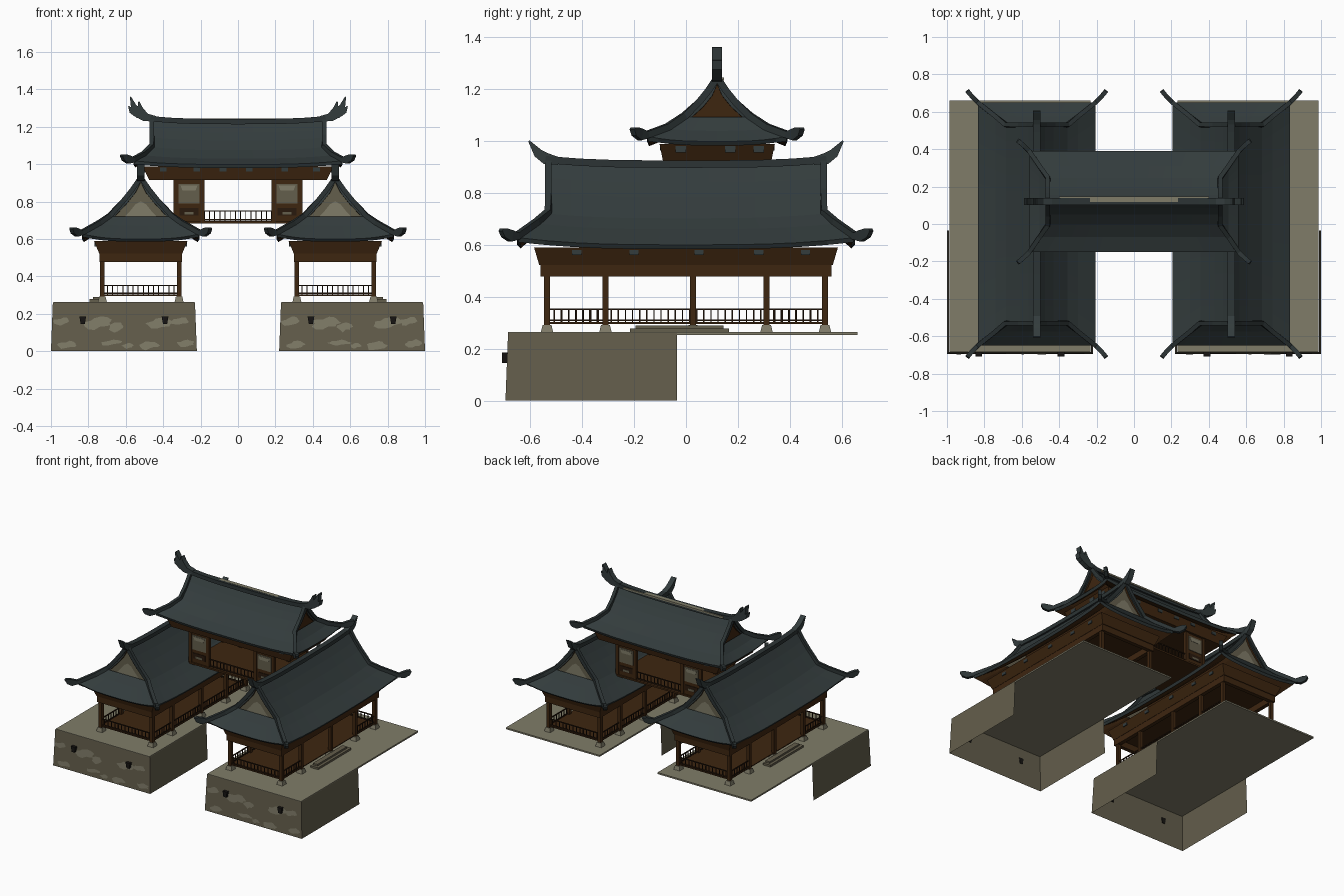
import bpy, bmesh, math, random
from mathutils import Vector, Matrix

if "Cube" in bpy.data.objects:
    bpy.data.objects.remove(bpy.data.objects["Cube"])
random.seed(4)

def mat(name, r, g, b):
    m = bpy.data.materials.new(name)
    m.diffuse_color = (r, g, b, 1)
    m.use_nodes = True
    m.node_tree.nodes["Principled BSDF"].inputs["Base Color"].default_value = m.diffuse_color
    return m

ROOF = mat("slate_roof", .033, .045, .046)
RIDGE = mat("dark_slate_ridge", .025, .034, .035)
WOOD = mat("brown_wood", .048, .019, .005)
DARK = mat("dark_wood", .022, .010, .004)
STONE = mat("stone", .127, .112, .072)
PALE = mat("pale_stone", .215, .202, .140)
BLACK = mat("spout_black", .008, .007, .006)

def finish(name, bm, mats, M=Matrix()):
    bm.transform(M)
    me = bpy.data.meshes.new(name)
    bm.to_mesh(me)
    bm.free()
    for m in mats:
        me.materials.append(m)
    o = bpy.data.objects.new(name, me)
    bpy.context.collection.objects.link(o)
    return o

def frusta(name, items, m, M=Matrix()):
    """items: (cx, cy, z0, z1, half x, half y[, top half x, top half y])"""
    bm = bmesh.new()
    for cx, cy, z0, z1, hx, hy, *top in items:
        tx, ty = top or (hx, hy)
        lo, hi = [[bm.verts.new((cx + a * i, cy + b * j, z)) for i, j in ((-1, -1), (1, -1), (1, 1), (-1, 1))]
                  for a, b, z in ((hx, hy, z0), (tx, ty, z1))]
        bm.faces.new(lo[::-1])
        bm.faces.new(hi)
        for k in range(4):
            n = (k + 1) % 4
            bm.faces.new((lo[k], lo[n], hi[n], hi[k]))
    return finish(name, bm, [m], M)

def sweep(name, paths, w, m, M=Matrix()):
    """bars of half width w along points (x, y, z, half height)"""
    bm = bmesh.new()
    for path in paths:
        P = [Vector(p[:3]) for p in path]
        rings = []
        for i, p in enumerate(P):
            t = (P[min(i + 1, len(P) - 1)] - P[max(i - 1, 0)]).normalized()
            side = t.cross(Vector((0, 0, 1))).normalized()
            up = side.cross(t)
            h = path[i][3]
            rings.append([bm.verts.new(p + side * w * a + up * h * b)
                          for a, b in ((-1, -1), (1, -1), (1, 1), (-1, 1))])
        for a, b in zip(rings, rings[1:]):
            for k in range(4):
                n = (k + 1) % 4
                bm.faces.new((a[k], a[n], b[n], b[k]))
        bm.faces.new(rings[0])
        bm.faces.new(rings[-1])
    bmesh.ops.recalc_face_normals(bm, faces=bm.faces)
    return finish(name, bm, [m], M)

def roof(tag, M, prof, gi, R, L, lift, rise, finials, gable_mats):
    """hip-and-gable roof, ridge along local x; prof = (distance, height) rows"""
    g, W, N = prof[gi][0], prof[-1][0], 12
    frac = lambda d: max(0, (d - g) / (W - g))
    length = lambda d: R + (L - R) * frac(d)
    height = lambda d, z, u: z + lift * abs(u) ** 3 * frac(d)
    bm = bmesh.new()

    def grid(rows, fn):
        vs = [[bm.verts.new(fn(d, z, 2 * i / N - 1)) for i in range(N + 1)] for d, z in rows]
        for a, b in zip(vs, vs[1:]):
            for i in range(N):
                bm.faces.new((a[i], a[i + 1], b[i + 1], b[i]))
    for s in (-1, 1):
        grid(prof, lambda d, z, u: (u * length(d), s * d, height(d, z, u) + rise * abs(u) ** 3 * (1 - frac(d))))
        grid(prof[gi:], lambda d, z, v: (s * length(d), v * d, height(d, z, v) + rise * (1 - frac(d))))
    bmesh.ops.remove_doubles(bm, verts=bm.verts, dist=.0005)
    bm.normal_update()
    for f in bm.faces:
        if f.normal.z < 0:
            f.normal_flip()
    o = finish(tag + "_roof", bm, [ROOF, WOOD], M)
    mod = o.modifiers.new("thickness", 'SOLIDIFY')
    mod.thickness, mod.offset, mod.material_offset = .02, -1, 1

    # ridge, verge and hip bars with upturned corner tips
    z0 = prof[0][1]
    sweep(tag + "_ridge", [[(R * 1.02 * u, 0, z0 + rise * abs(u) ** 3 + .005, .014)
                            for u in (-1, -.75, -.5, 0, .5, .75, 1)]], .019, RIDGE, M)
    hips = []
    for i in (-1, 1):
        for j in (-1, 1):
            p = [(i * length(d), j * d, height(d, z, 1) + rise * (1 - frac(d)) + .006, .013) for d, z in prof]
            zc = prof[-1][1] + lift
            p += [(i * (L + .025), j * (W + .025), zc + .006, .022),
                  (i * (L + .048), j * (W + .045), zc + .018, .018),
                  (i * (L + .062), j * (W + .056), zc + .03, .005)]
            hips.append(p)
    sweep(tag + "_hip_ridges", hips, .012, RIDGE, M)
    sweep(tag + "_ridge_finials", [[(i * x, 0, z, h) for x, z, h in f] for i in (-1, 1) for f in finials],
          .019, ROOF, M)

    # gable walls with an inset panel
    for k, (scale, off) in enumerate(((1, -.012), (.62, -.008))):
        bm = bmesh.new()
        zb = prof[gi][1] - .005
        for i in (-1, 1):
            half = [(d * scale, zb + (z - zb) * scale) for d, z in prof[:gi + 1]]
            pts = half[::-1] + [(-d, z) for d, z in half[1:]]
            if k:   # clip the panel's peak so it reads as an arch
                pts = [(y, min(z, zb + (z0 - zb) * .5)) for y, z in pts]
            bm.faces.new([bm.verts.new((i * (R + off), y, z)) for y, z in pts][::i])
        finish(tag + ("_gable_panel" if k else "_gable_wall"), bm, [gable_mats[k]], M)

def railing(name, runs, z, h):
    """runs: (x0, y0, x1, y1), axis aligned"""
    items = []
    for x0, y0, x1, y1 in runs:
        hx, hy = abs(x1 - x0) / 2 + .003, abs(y1 - y0) / 2 + .003
        for zz in (z + .008, z + h):
            items.append(((x0 + x1) / 2, (y0 + y1) / 2, zz - .004, zz + .003, hx, hy))
        n = max(2, round((hx + hy) * 2 / .028))
        for i in range(n + 1):
            t = i / n
            items.append((x0 + (x1 - x0) * t, y0 + (y1 - y0) * t, z, z + h, .0025, .0025))
    frusta(name, items, DARK)

for s, side in ((-1, "left"), (1, "right")):
    # stone platform: slab on three battered walls, open behind
    px, x = .61 * s, .52 * s
    frusta(side + "_platform_slab", [(px, -.0125, .253, .264, .377, .6725)], PALE)
    bm = bmesh.new()
    lo = [bm.verts.new((px + a, y, 0)) for a, y in ((-.39, -.035), (-.39, -.695), (.39, -.695), (.39, -.035))]
    hi = [bm.verts.new((px + a, y, .26)) for a, y in ((-.38, -.035), (-.38, -.685), (.38, -.685), (.38, -.035))]
    for k in range(3):
        bm.faces.new((lo[k], lo[k + 1], hi[k + 1], hi[k]))
    finish(side + "_platform_walls", bm, [STONE])

    # pale weathering patches and water spouts on the front wall
    bm = bmesh.new()
    for cx, cz, rx, rz in ((-.33, .16, .045, .022), (-.14, .15, .075, .03), (-.04, .13, .04, .025),
                           (.19, .15, .075, .028), (.3, .16, .05, .02), (-.3, .035, .05, .02),
                           (-.07, .045, .06, .014), (.13, .03, .06, .022), (.33, .04, .045, .02),
                           (.02, .03, .03, .015)):
        vs = []
        for i in range(14):
            a, r = math.tau * i / 14, random.uniform(.75, 1.15)
            z = cz + rz * r * math.sin(a) + .25 * rz * math.sin(3 * math.cos(a))
            vs.append(bm.verts.new((px + cx + rx * r * math.cos(a), -.697 + .01 * z / .26, z)))
        bm.faces.new(vs)
    finish(side + "_wall_patches", bm, [PALE])
    frusta(side + "_water_spouts", [(px + a, -.697, .145, .185, .011, .012, .018, .012) for a in (-.22, .22)], BLACK)

    # columns on stone bases, thin floor, outer step
    cols = [(x + a, y) for a in (-.205, .205) for y in (-.535, -.31, .027, .31, .535)]
    frusta(side + "_column_bases", [(a, b, .262, .292, .024, .024, .017, .017) for a, b in cols], PALE)
    frusta(side + "_columns", [(a, b, .285, .5, .012, .012) for a, b in cols], WOOD)
    frusta(side + "_wing_floor", [(x, 0, .296, .302, .21, .54)], WOOD)
    frusta(side + "_stone_step", [(x + .245 * s, -.025, .262, .278, .03, .19),
                                  (x + .237 * s, -.025, .278, .29, .018, .17)], STONE)
    xi, xo = x - .205 * s, x + .205 * s
    railing(side + "_wing_railing",
            [(x - .205, y, x + .205, y) for y in (-.535, .535)] + [(xi, -.535, xi, .535)] +
            [(xo, .31 * k, xo, .535 * k) for k in (-1, 1)], .302, .05)

    # lintel beams and flared eave band with painted spots
    frusta(side + "_lintel", [(x + a, 0, .478, .53, .014, .56) for a in (-.206, .206)] +
           [(x, b, .478, .53, .22, .014) for b in (-.546, .546)], WOOD)
    frusta(side + "_eave_band", [(x, 0, .522, .59, .222, .565, .25, .585)], WOOD)
    frusta(side + "_eave_spots", [(x + .243 * k, y, .56, .58, .003, .018) for k in (-1, 1)
                                  for y in (-.42, -.2, .05, .28, .46)], ROOF)

    # wing roof, ridge running front to back
    roof(side + "_wing", Matrix.Translation((x, 0, 0)) @ Matrix.Rotation(math.pi / 2, 4, 'Z'),
         [(0, .905), (.045, .84), (.09, .784), (.165, .702), (.22, .66), (.315, .6)], 3, .53, .65, .028, .018,
         [[(.49, .922, .015), (.54, .932, .022), (.57, .953, .018), (.605, 1.0, .003)]], (STONE, PALE))

# raised central hall bridging the wings
CY = .12
H = Matrix.Translation((0, CY, 0))
frusta("hall_floor", [(0, CY, .683, .695, .35, .2)], WOOD)
corners = [(a, CY + b) for a in (-.333, -.19, .19, .333) for b in (-.185, .185)]
frusta("hall_columns", [(a, b, .69, .925, .011, .011) for a, b in corners], WOOD)
bays = [(a, CY + b, b / abs(b)) for a in (-.262, .262) for b in (-.185, .185)]
frusta("hall_wall_panels", [(a, b, .69, .92, .07, .005) for a, b, k in bays], WOOD)
frusta("hall_windows", [(a, b + .006 * k, .79, .895, .055, .003) for a, b, k in bays], STONE)
frusta("hall_window_glow", [(a, b + .009 * k, .86, .885, .035, .002, .045, .002) for a, b, k in bays], PALE)
frusta("hall_lower_insets", [(a, b + .006 * k, .725, .765, .05, .003) for a, b, k in bays], DARK)
frusta("hall_lower_patches", [(a, b + .009 * k, .73, .745, .025, .002) for a, b, k in bays], STONE)
railing("hall_railing", [(-.18, CY + b, .18, CY + b) for b in (-.185, .185)], .695, .055)
frusta("hall_eave_band", [(0, CY, .915, .988, .475, .207, .51, .222)], WOOD)
frusta("hall_eave_spots", [(a, CY + .218 * k, .962, .982, .018, .003) for k in (-1, 1)
                           for a in (-.4, -.22, -.08, .06, .25, .42)] +
       [(.502 * k, CY + b, .955, .98, .004, .02) for k in (-1, 1) for b in (-.14, .05, .16)], ROOF)
roof("hall", H, [(0, 1.222), (.035, 1.17), (.07, 1.127), (.125, 1.075), (.19, 1.03), (.27, .998)],
     3, .46, .56, .02, .016,
     [[(.44, 1.242, .015), (.5, 1.252, .022), (.54, 1.275, .024), (.56, 1.315, .014), (.575, 1.36, .003)],
      [(.5, 1.26, .02), (.525, 1.3, .014), (.53, 1.335, .003)],
      [(.53, 1.262, .018), (.57, 1.285, .014), (.585, 1.31, .003)]], (WOOD, WOOD))
frusta("hall_ridge_strip", [(0, CY + .012, 1.232, 1.243, .4, .014)], PALE)
